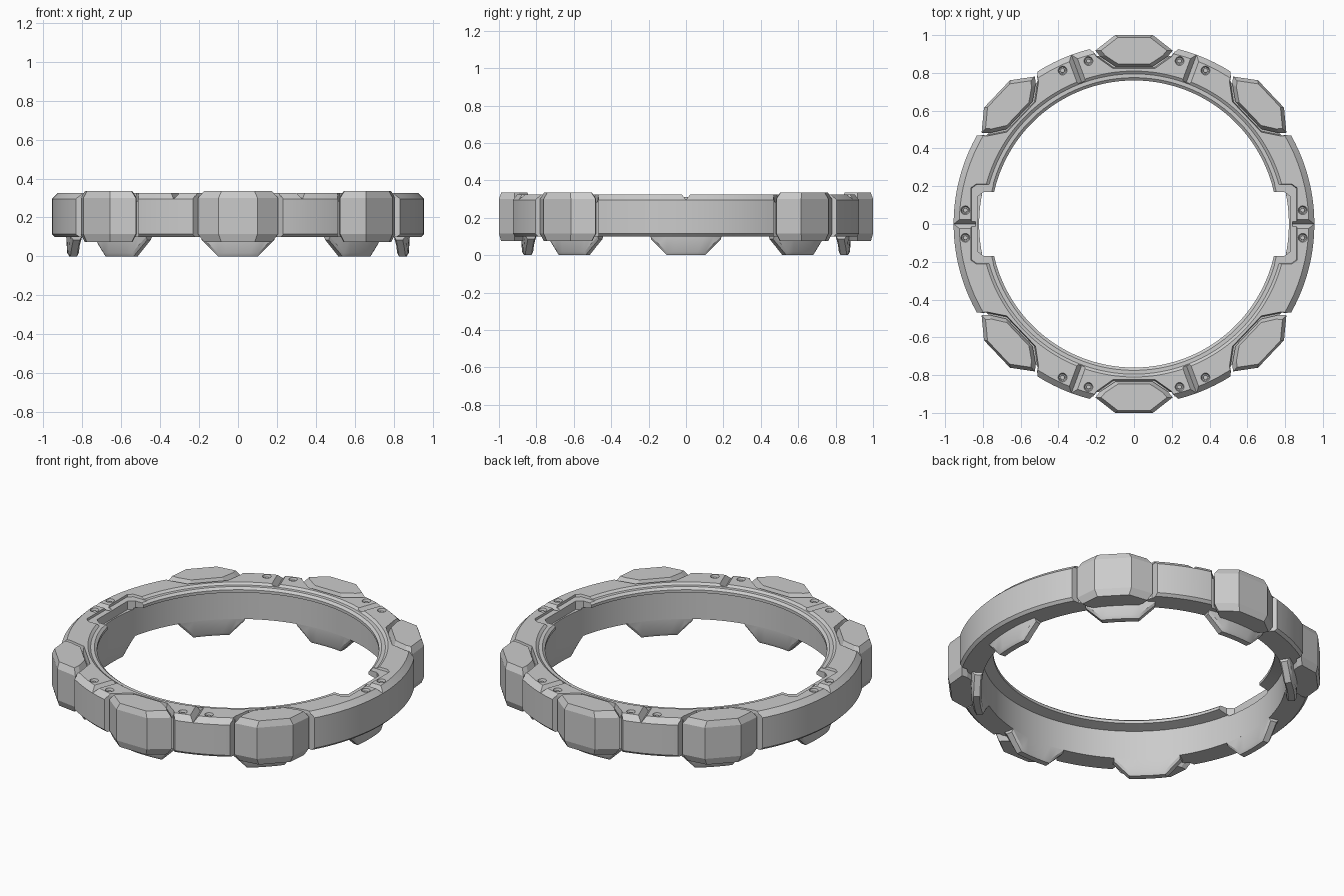
import bpy, bmesh
from math import sin, cos, radians, pi

if "Cube" in bpy.data.objects:
    bpy.data.objects.remove(bpy.data.objects["Cube"])


def place(t, r, z, ang):
    """Point from tangential offset, radial distance and height at an angle (deg)."""
    a = radians(ang)
    return (r * cos(a) - t * sin(a), r * sin(a) + t * cos(a), z)


def loft(bm, loops, closed=False):
    """Skin a list of equal-length point loops, capped unless closed."""
    rows = [[bm.verts.new(p) for p in loop] for loop in loops]
    n = len(rows[0])
    pairs = list(zip(rows, rows[1:])) + ([(rows[-1], rows[0])] if closed else [])
    for a, b in pairs:
        for i in range(n):
            j = (i + 1) % n
            bm.faces.new((a[i], a[j], b[j], b[i]))
    if not closed:
        bm.faces.new(rows[0][::-1])
        bm.faces.new(rows[-1])


def make(name, bm):
    bmesh.ops.recalc_face_normals(bm, faces=bm.faces)
    me = bpy.data.meshes.new(name)
    bm.to_mesh(me)
    bm.free()
    ob = bpy.data.objects.new(name, me)
    bpy.context.collection.objects.link(ob)
    return ob


def activate(ob):
    bpy.ops.object.select_all(action='DESELECT')
    ob.select_set(True)
    bpy.context.view_layer.objects.active = ob


def smooth(ob, angle=30):
    activate(ob)
    bpy.ops.object.shade_smooth_by_angle(angle=radians(angle))


def mirror_outline(half):
    """Mirror (t, r) points across t = 0 into a closed outline."""
    return half + [(-t, r) for t, r in reversed(half)]


def prism(bm, half, ang, levels, centre=0.92):
    """Stack a symmetric outline at (z, scale) levels."""
    pts = mirror_outline(half)
    loft(bm, [[place(t * s, centre + (r - centre) * s, z, ang) for t, r in pts]
              for z, s in levels])


def disc(bm, x, y, r, z0, z1, r1=None, n=16):
    loft(bm, [[(x + q * cos(2 * pi * i / n), y + q * sin(2 * pi * i / n), z)
               for i in range(n)] for z, q in ((z0, r), (z1, r1 or r))])


LUGS = [90, 270, 43.5, 136.5, 223.5, 316.5]
SEAMS = [69.7, 110.3, 249.7, 290.3, 0, 180]
BOLTS = [place(s * 0.073, 0.893, 0, a)[:2] for a in SEAMS for s in (-1, 1)]

# Main ring: revolved section with an overhanging inner lip
section = [(0.94, 0.10), (0.955, 0.115), (0.955, 0.295), (0.925, 0.325),
           (0.81, 0.325), (0.795, 0.314), (0.775, 0.314), (0.76, 0.302),
           (0.76, 0.285), (0.82, 0.27), (0.82, 0.10)]
bm = bmesh.new()
N = 128
loft(bm, [[place(0, r, z, 360 * (i + 0.5) / N) for r, z in section] for i in range(N)], True)
ring = make("main_ring", bm)

# Cutters A: lug recesses, seam grooves, bolt sinks and lip notches
bm = bmesh.new()
for a in LUGS:
    prism(bm, [(0.11, 0.825), (0.195, 0.885), (0.23, 0.93), (0.23, 1.05)], a,
          [(0.285, 0.97), (0.36, 1.05)])
for a in SEAMS:
    r0 = 0.84 if a in (0, 180) else 0.80
    loft(bm, [[place(0, r, 0.295, a), place(0.05, r, 0.36, a), place(-0.05, r, 0.36, a)]
              for r in (r0, 1.05)])
for x, y in BOLTS:
    disc(bm, x, y, 0.018, 0.306, 0.345, 0.030)
for a in (0, 180):
    prism(bm, [(0.17, 0.70), (0.17, 0.795), (0.145, 0.828)], a, [(0.262, 1), (0.36, 1)])
cut_a = make("cutter_details", bm)

# Cutters B: slots beside each lug on the outer wall, shallow step round the notches
bm = bmesh.new()
for a in LUGS:
    prism(bm, [(0.20, 0.89), (0.232, 0.925), (0.232, 1.05)], a, [(0.05, 1), (0.31, 1)])
for a in (0, 180):
    prism(bm, [(0.21, 0.70), (0.21, 0.835), (0.19, 0.862)], a,
          [(0.312, 0.99), (0.34, 1.03)], 0.75)
cut_b = make("cutter_steps", bm)

activate(ring)
for c in (cut_a, cut_b):
    c.hide_render = True
    mod = ring.modifiers.new(c.name, 'BOOLEAN')
    mod.operation = 'DIFFERENCE'
    mod.solver = 'EXACT'
    mod.object = c
    bpy.ops.object.modifier_apply(modifier=mod.name)
for c in (cut_a, cut_b):
    bpy.data.objects.remove(c)
smooth(ring)

# Outer lugs: chamfered blocks seated in the recesses
for k, a in enumerate(LUGS):
    bm = bmesh.new()
    prism(bm, [(0.10, 0.835), (0.18, 0.888), (0.205, 0.918), (0.10, 1.0)], a,
          [(0.075, 0.86), (0.115, 1), (0.30, 1), (0.335, 0.85)])
    make(f"outer_lug_{k + 1}", bm)

# Bottom tabs: curved tapered feet continuing the inner wall
cols = [-0.185, -0.14, -0.1, -0.06, -0.02, 0.02, 0.06, 0.1, 0.14, 0.185]
for k in range(8):
    bm = bmesh.new()
    loops = []
    for t in cols:
        zb = max(0.0, (abs(t) - 0.1) / 0.085 * 0.085)
        zc = min(zb + 0.018, 0.099)
        a = 45 * k + t / 0.85 * 180 / pi
        loops.append([place(0, r, z, a) for r, z in
                      ((0.82, 0.10), (0.823, zc), (0.832, zb), (0.866, zb),
                       (0.877, zc), (0.882, 0.10))])
    loft(bm, loops)
    smooth(make(f"bottom_tab_{k + 1}", bm))

# Bolt heads in the sinks
bm = bmesh.new()
for x, y in BOLTS:
    disc(bm, x, y, 0.013, 0.30, 0.316, 0.011, 12)
smooth(make("bolt_heads", bm))
